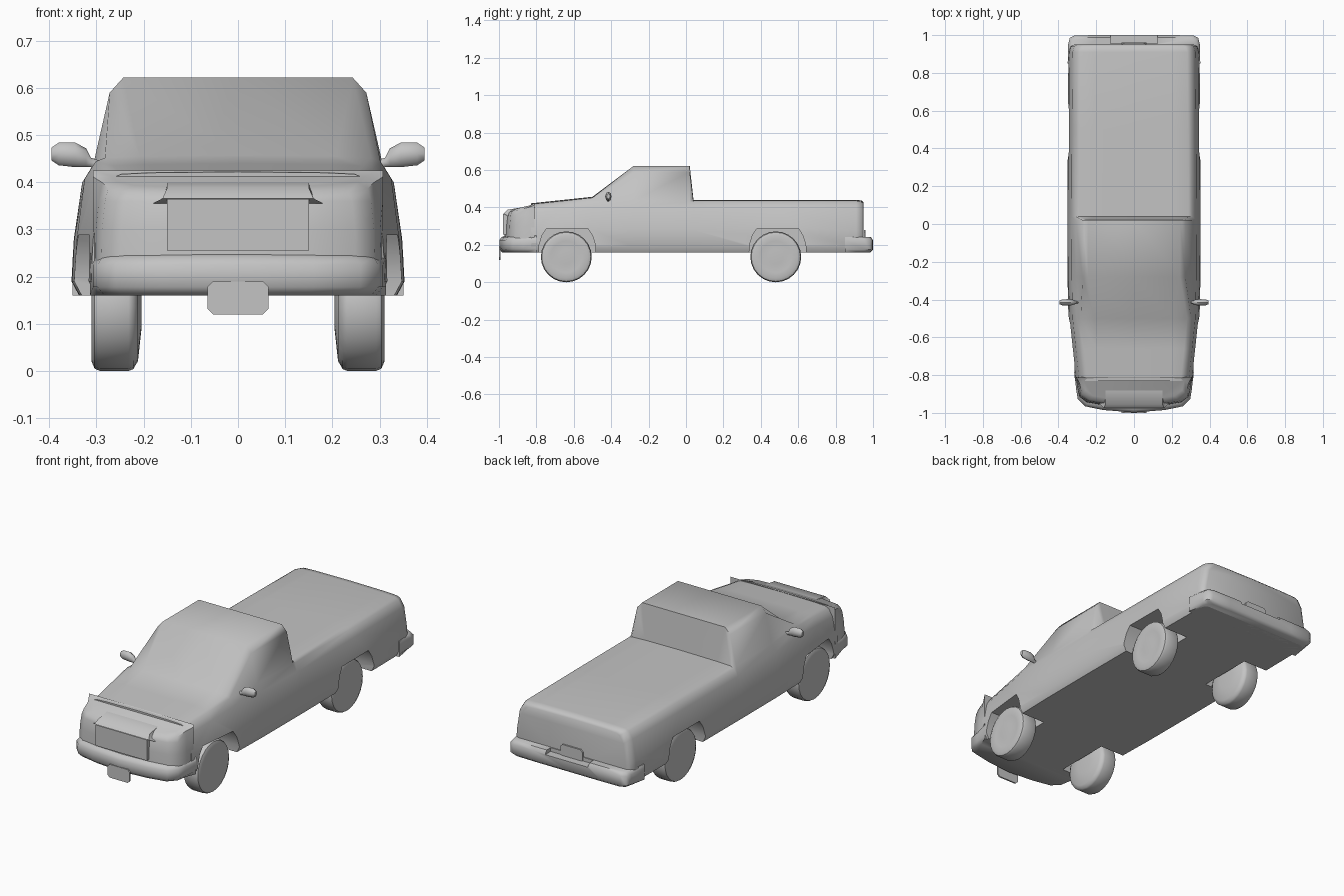
import bpy, bmesh, math

if "Cube" in bpy.data.objects:
    bpy.data.objects.remove(bpy.data.objects["Cube"])

grey = bpy.data.materials.new("plain_grey")
grey.diffuse_color = (0.55, 0.55, 0.55, 1)
grey.use_nodes = True
grey.node_tree.nodes["Principled BSDF"].inputs["Base Color"].default_value = grey.diffuse_color


def finish(ob, angle=50):
    """Give the part its material and smooth shading."""
    ob.data.materials.clear()
    ob.data.materials.append(grey)
    bpy.ops.object.select_all(action='DESELECT')
    ob.select_set(True)
    bpy.context.view_layer.objects.active = ob
    bpy.ops.object.shade_smooth_by_angle(angle=math.radians(angle))
    return ob


def loft(name, rings):
    """Skin a list of equal closed rings and cap both ends."""
    bm = bmesh.new()
    vs = [[bm.verts.new(p) for p in r] for r in rings]
    n = len(rings[0])
    for a, b in zip(vs, vs[1:]):
        for i in range(n):
            j = (i + 1) % n
            bm.faces.new((a[i], a[j], b[j], b[i]))
    bm.faces.new(vs[0])
    bm.faces.new(vs[-1])
    bmesh.ops.recalc_face_normals(bm, faces=bm.faces)
    me = bpy.data.meshes.new(name)
    bm.to_mesh(me)
    bm.free()
    ob = bpy.data.objects.new(name, me)
    bpy.context.collection.objects.link(ob)
    return ob


def prism(name, pts, axis, lo, hi):
    """Extrude a 2D outline along x or y."""
    put = (lambda p, d: (d, p[0], p[1])) if axis == 'x' else (lambda p, d: (p[0], d, p[1]))
    return loft(name, [[put(p, d) for p in pts] for d in (lo, hi)])


def cut(ob, cutter):
    m = ob.modifiers.new("cut", 'BOOLEAN')
    m.operation, m.solver, m.object = 'DIFFERENCE', 'EXACT', cutter
    bpy.context.view_layer.objects.active = ob
    bpy.ops.object.modifier_apply(modifier=m.name)
    bpy.data.objects.remove(cutter)


def mirrored(half):
    return half + [(-x, y) for x, y in reversed(half) if abs(x) > 1e-6]


# Body: cross-sections from hood to tailgate, with the cab raised in the middle
def section(y, w, bz, cab=False):
    half = [(0, .16), (w - .016, .16), (w, .19), (w - .005, .28),
            (w - .022, bz - .045), (w - .045, bz - .008)]
    half += ([(.272, .59), (.243, .622), (0, .622)] if cab else
             [(w - .065, bz), (.6 * w, bz + .003), (0, bz + .005)])
    return [(x, y, z) for x, z in mirrored(half)]


body = loft("body", [
    section(-.83, .312, .417), section(-.66, .33, .435), section(-.50, .347, .452),
    section(-.28, .352, .445, True), section(.02, .353, .44, True),
    section(.04, .353, .436), section(.5, .351, .436), section(.91, .347, .436),
    section(.94, .338, .432), section(.95, .32, .42)])

# Wheel wells
for cy in (-.635, .49):
    arch = [(-.155, .10), (-.15, .2), (-.135, .25), (-.11, .288),
            (.11, .288), (.135, .25), (.15, .2), (.155, .10)]
    for s in (-1, 1):
        cut(body, prism("well_cutter", [(cy + a, z) for a, z in arch], 'x', s * .19, s * .42))
finish(body)


# Nose and bumpers: curved plan outlines stacked in z
def plan(outline, z, inset=0.0, back=None):
    pts = []
    for x, y in mirrored(outline):
        d = inset if abs(y - back) > .04 else 0
        pts.append((x - math.copysign(d, x) if abs(x) > .1 else x,
                    y + math.copysign(d, back - y), z(y) if callable(z) else z))
    return pts


def hood(y):
    return .385 + (y + .97) * .24


face = [(0, -.972), (.15, -.962), (.25, -.945), (.29, -.915), (.303, -.86), (.307, -.81)]
finish(loft("nose", [
    plan(face, .2, 0, -.81), plan(face, .30, .002, -.81), plan(face, .36, .008, -.81),
    plan(face, lambda y: hood(y) - .012, .015, -.81),
    plan(face, lambda y: hood(y) + .002, .035, -.81)]))

front = [(0, -.998), (.16, -.985), (.26, -.965), (.298, -.925), (.307, -.87), (.314, -.80)]
finish(loft("front_bumper", [
    plan(front, .16, .015, -.80), plan(front, .178, 0, -.80), plan(front, .225, 0, -.80),
    plan(front, .242, .012, -.80), plan(front, .25, .035, -.80)]))

rear = [(0, 1.0), (.2, 1.0), (.315, .998), (.34, .985), (.348, .955), (.351, .85)]
bumper = loft("rear_bumper", [
    plan(rear, .16, .015, .85), plan(rear, .175, 0, .85), plan(rear, .225, 0, .85),
    plan(rear, .242, .012, .85)])
cut(bumper, prism("step_cutter", [(-.125, .222), (.125, .222), (.125, .3), (-.125, .3)],
                  'y', .955, 1.05))
finish(bumper)

# Grille panel with its wider upper lip
finish(prism("grille", [(-.15, .255), (.15, .255), (.15, .365), (-.15, .365)], 'y', -.978, -.93), 30)
finish(loft("grille_lip", [
    [(-.18, -.955, .355), (.18, -.955, .355), (.18, -.9, .355), (-.18, -.9, .355)],
    [(-.16, -.975, .366), (.16, -.975, .366), (.16, -.9, .366), (-.16, -.9, .366)],
    [(-.15, -.955, .388), (.15, -.955, .388), (.15, -.88, .40), (-.15, -.88, .40)]]))


# Number plates with clipped corners
def plate(name, z0, z1, y0, y1):
    w, c = .065, .012
    half = [(w - c, z0), (w, z0 + c), (w, z1 - c), (w - c, z1)]
    finish(prism(name, mirrored(half), 'y', y0, y1), 30)


plate("front_plate", .12, .19, -1.0, -.992)
plate("rear_plate", .215, .28, .952, .96)

# Wheels: lathed tyre with a shallow hub face
PROFILE = [(.205, .05), (.212, .115), (.222, .132), (.232, .136), (.293, .136),
           (.304, .131), (.311, .115), (.306, .085), (.309, .04)]
for label, cy in (("front", -.64), ("rear", .48)):
    for side, s in (("left", -1), ("right", 1)):
        rings = [[(s * x, cy + r * math.cos(math.tau * i / 24),
                   .136 + r * math.sin(math.tau * i / 24)) for i in range(24)]
                 for x, r in PROFILE]
        finish(loft(f"{label}_wheel_{side}", rings), 40)

# Door mirrors: slim housing on a short stalk
for side, s in (("left", -1), ("right", 1)):
    rings = [[(s * x, -.415 + ry * math.cos(math.tau * i / 8),
               z + rz * math.sin(math.tau * i / 8)) for i in range(8)]
             for x, z, ry, rz in ((.29, .435, .006, .010), (.312, .442, .007, .010),
                                  (.322, .452, .014, .020), (.345, .458, .017, .026),
                                  (.380, .460, .016, .024), (.395, .460, .009, .014))]
    finish(loft(f"mirror_{side}", rings))
